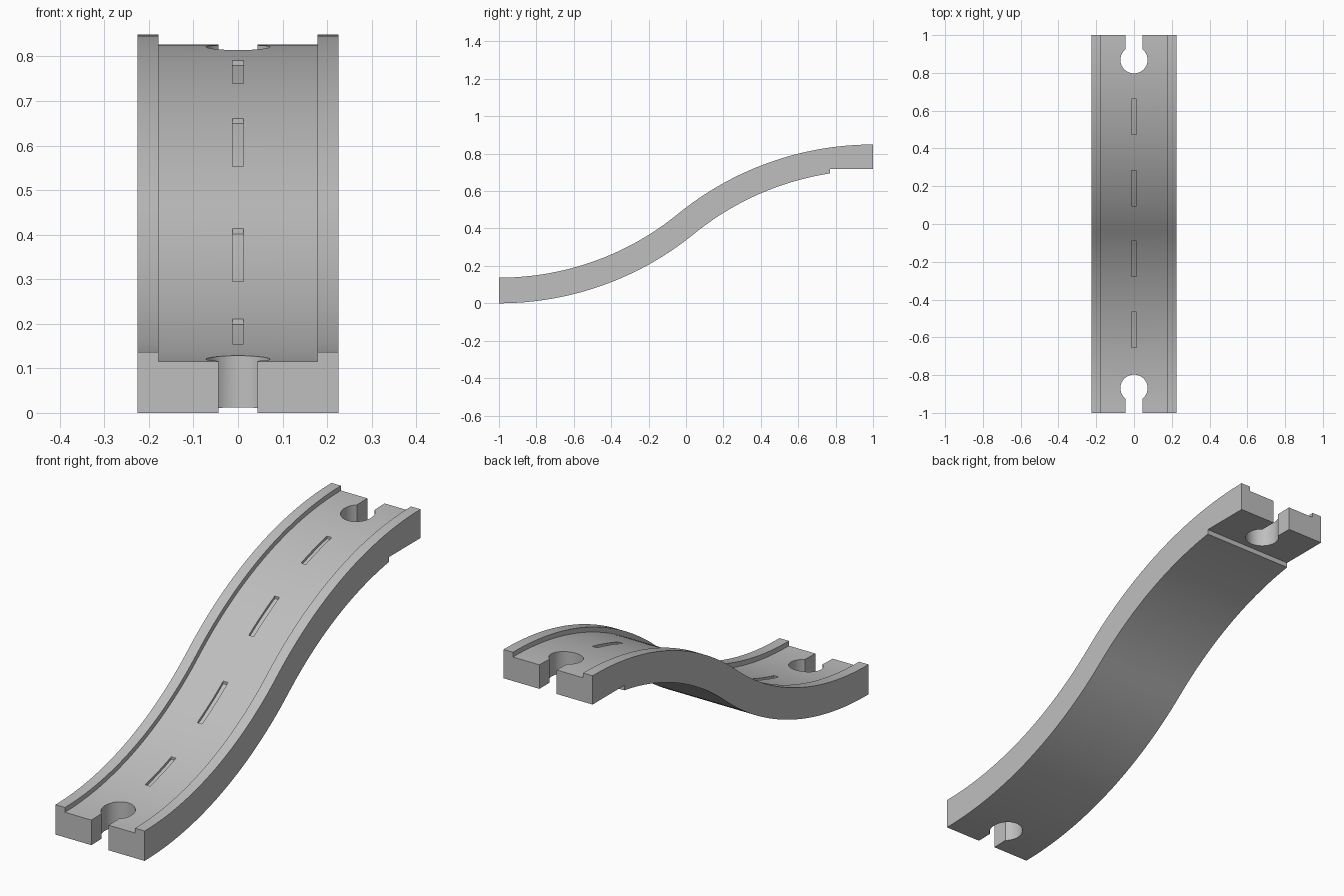
import bpy
import bmesh
from math import sin, cos, atan, sqrt, pi

if "Cube" in bpy.data.objects:
    bpy.data.objects.remove(bpy.data.objects["Cube"], do_unlink=True)

HALF_T = 0.0685                  # half the thickness of the track
RISE = 0.356                     # climb of each half
THETA = 2 * atan(RISE)           # sweep of each arc
R = 1 / sin(THETA)               # radius of the centre line
ROAD = HALF_T - 0.022            # road surface above the centre line
W, GROOVE = 0.226, 0.178
STEPS = 32

grey = bpy.data.materials.new("plain grey")
grey.use_nodes = True
COLOUR = (0.52, 0.52, 0.52, 1)
grey.diffuse_color = COLOUR
grey.node_tree.nodes["Principled BSDF"].inputs["Base Color"].default_value = COLOUR


def path(a, d):
    """Point (y, z) at angle a on the S curve, offset d along its normal."""
    if a <= THETA:
        return -1 + (R - d) * sin(a), HALF_T + R - (R - d) * cos(a)
    b = 2 * THETA - a
    return 1 - (R + d) * sin(b), HALF_T + 2 * RISE - R + (R + d) * cos(b)


def road_height(y):
    if y < 0:
        return HALF_T + R - sqrt((R - ROAD) ** 2 - (y + 1) ** 2)
    return HALF_T + 2 * RISE - R + sqrt((R + ROAD) ** 2 - (1 - y) ** 2)


def loft(name, rings):
    """Join closed rings of points into a capped solid."""
    bm = bmesh.new()
    loops = [[bm.verts.new(p) for p in ring] for ring in rings]
    n = len(loops[0])
    for a, b in zip(loops, loops[1:]):
        for i in range(n):
            j = (i + 1) % n
            bm.faces.new((a[i], a[j], b[j], b[i]))
    bm.faces.new(loops[0])
    bm.faces.new(loops[-1])
    bmesh.ops.recalc_face_normals(bm, faces=bm.faces)
    mesh = bpy.data.meshes.new(name)
    bm.to_mesh(mesh)
    bm.free()
    mesh.materials.append(grey)
    obj = bpy.data.objects.new(name, mesh)
    bpy.context.collection.objects.link(obj)
    return obj


# Track body: a channel section swept along the S curve
section = [(-W, -HALF_T), (W, -HALF_T), (W, HALF_T), (GROOVE, HALF_T),
           (GROOVE, ROAD), (-GROOVE, ROAD), (-GROOVE, HALF_T), (-W, HALF_T)]
rings = []
for i in range(2 * STEPS + 1):
    a = THETA * i / STEPS
    rings.append([(x, *path(a, d)) for x, d in section])
track = loft("track", rings)

cutters = []

# Keyhole connector sockets at both ends
HOLE_R, SLOT, HOLE_Y = 0.072, 0.044, 0.869
neck = pi / 2 - atan(SLOT / sqrt(HOLE_R ** 2 - SLOT ** 2))
for side, base in ((-1, -0.1), (1, 0.6)):
    outline = [(SLOT, 1.1), (-SLOT, 1.1)]
    for i in range(41):
        a = pi - neck + (pi + 2 * neck) * i / 40
        outline.append((HOLE_R * cos(a), HOLE_Y + HOLE_R * sin(a)))
    cutters.append(loft("socket_cutter", [
        [(x, side * y, z) for x, y in outline] for z in (base, base + 0.4)]))

# Dashes sunk into the road
for y0 in (-0.655, -0.278, 0.096, 0.474):
    rings = []
    for i in range(9):
        y = y0 + 0.188 * i / 8
        z = road_height(y)
        rings.append([(-0.012, y, z - 0.012), (0.012, y, z - 0.012),
                      (0.012, y, z + 0.03), (-0.012, y, z + 0.03)])
    cutters.append(loft("dash_cutter", rings))

# Flat seat under the upper end
cutters.append(loft("seat_cutter", [
    [(-0.4, y, 0.5), (0.4, y, 0.5), (0.4, y, 0.717), (-0.4, y, 0.717)]
    for y in (0.77, 1.2)]))

bpy.ops.object.select_all(action='DESELECT')
bpy.context.view_layer.objects.active = track
track.select_set(True)
for cutter in cutters:
    cutter.hide_render = True
    mod = track.modifiers.new("cut", 'BOOLEAN')
    mod.operation = 'DIFFERENCE'
    mod.solver = 'EXACT'
    mod.object = cutter
    bpy.ops.object.modifier_apply(modifier=mod.name)
for cutter in cutters:
    bpy.data.objects.remove(cutter, do_unlink=True)

bpy.ops.object.shade_smooth_by_angle(angle=pi / 6)
